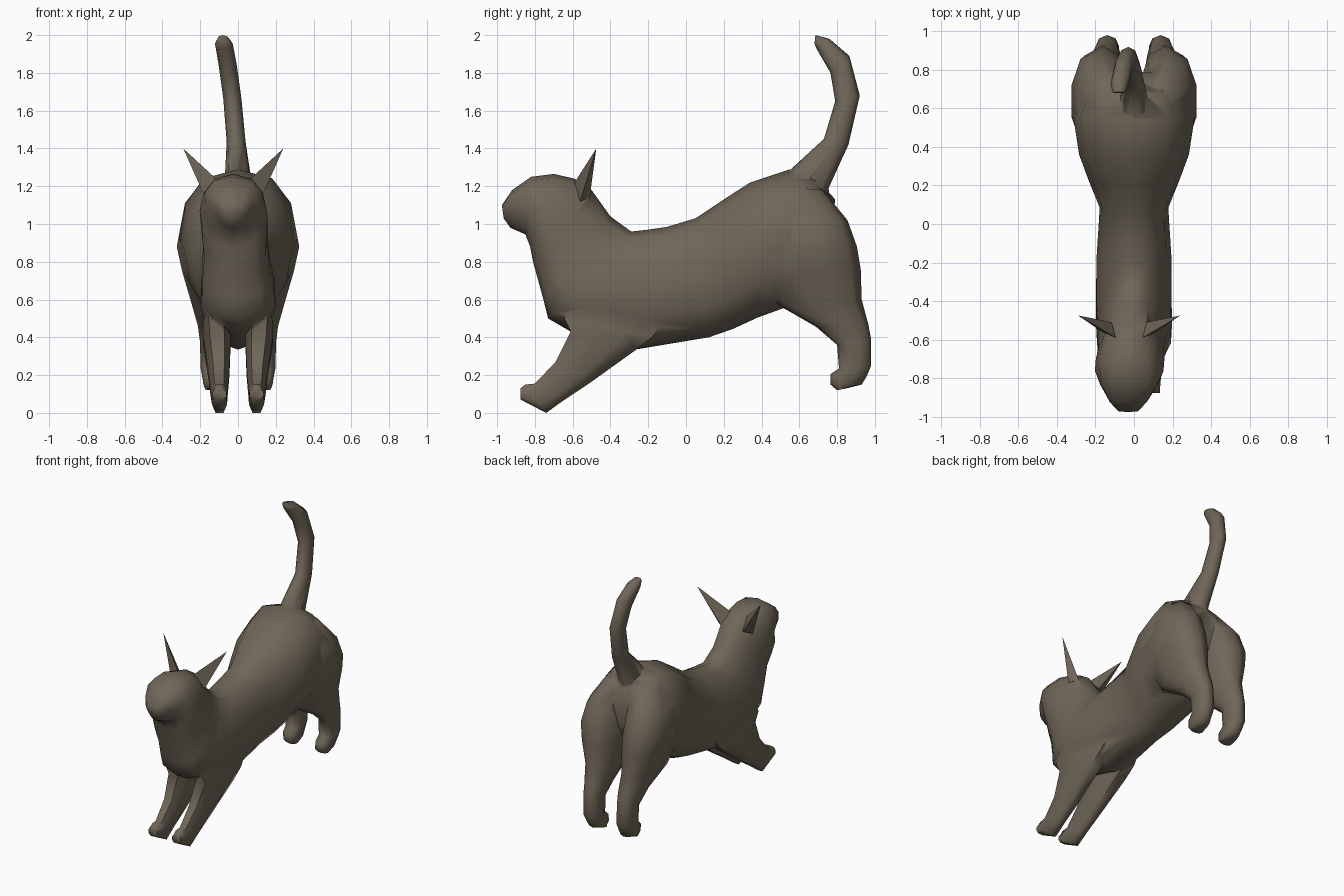
import bpy, bmesh, math

fur = bpy.data.materials.new("grey brown fur")
fur.diffuse_color = (0.16, 0.133, 0.098, 1)


def finish(name, bm):
    bmesh.ops.recalc_face_normals(bm, faces=bm.faces)
    me = bpy.data.meshes.new(name)
    bm.to_mesh(me)
    bm.free()
    me.materials.append(fur)
    ob = bpy.data.objects.new(name, me)
    bpy.context.collection.objects.link(ob)
    return ob


def loft(name, sections, mirror=1, sides=12, fullness=0.8, turn=0.0):
    """Skin oval rings; each spans two side-profile points: (y1, z1, y2, z2, half width, centre x[, taper])."""
    bm = bmesh.new()
    rings = []
    for y1, z1, y2, z2, w, cx, *taper in sections:
        ring = []
        for i in range(sides):
            a = 2 * math.pi * (i + turn) / sides
            c, s = math.cos(a) / math.cos(2 * math.pi * turn / sides), math.sin(a)
            s = math.copysign(abs(s) ** fullness, s)
            if taper:                      # wedge: positive is narrow underneath
                s *= 1 + taper[0] * c
            t = (1 - c) / 2
            ring.append(bm.verts.new((mirror * (cx + w * s), y1 + (y2 - y1) * t, z1 + (z2 - z1) * t)))
        rings.append(ring)
    for a, b in zip(rings, rings[1:]):
        for i in range(sides):
            j = (i + 1) % sides
            bm.faces.new((a[i], a[j], b[j], b[i]))
    bm.faces.new(rings[0])
    bm.faces.new(rings[-1])
    return finish(name, bm)


# Head, neck and torso, nose to rump
body = loft("body", [
    (-0.975, 1.10, -0.965, 1.03, .05, -.03, .3),
    (-0.92, 1.18, -0.93, 0.98, .095, -.03, .3),
    (-0.82, 1.25, -0.85, 0.945, .15, -.025, .2),
    (-0.70, 1.265, -0.825, 0.88, .178, -.025, -.05),
    (-0.59, 1.24, -0.81, 0.80, .178, -.02, -.12),
    (-0.50, 1.18, -0.785, 0.71, .17, -.015, -.15),
    (-0.40, 1.04, -0.755, 0.60, .177, -.01, -.25),
    (-0.29, 0.96, -0.73, 0.50, .187, 0, -.3),
    (-0.20, 0.97, -0.61, 0.43, .195, 0, -.28),
    (-0.10, 0.985, -0.27, 0.335, .195, 0, -.12),
    (0.05, 1.03, 0.12, 0.40, .178, 0),
    (0.20, 1.13, 0.25, 0.445, .235, 0),
    (0.34, 1.22, 0.38, 0.505, .285, 0),
    (0.55, 1.29, 0.56, 0.57, .315, 0),
    (0.68, 1.25, 0.66, 0.70, .26, 0),
    (0.79, 1.13, 0.75, 0.85, .13, 0)])

parts = []

# Raised curved tail
parts.append(loft("tail", [
    (0.44, 1.22, 0.77, 1.05, .10, 0),
    (0.55, 1.285, 0.755, 1.19, .07, 0),
    (0.73, 1.45, 0.86, 1.42, .05, -.01),
    (0.79, 1.65, 0.92, 1.68, .048, -.03),
    (0.765, 1.80, 0.865, 1.89, .048, -.055),
    (0.69, 1.93, 0.76, 1.98, .047, -.075),
    (0.68, 1.955, 0.685, 2.0, .03, -.08)], sides=8))

for side, m in (("right", 1), ("left", -1)):
    # Hind leg with haunch and paw
    parts.append(loft(side + "_hind_leg", [
        (0.50, 1.19, 0.72, 1.185, .09, .11),
        (0.42, 1.04, 0.855, 1.02, .135, .165),
        (0.37, 0.88, 0.905, 0.88, .155, .175),
        (0.40, 0.74, 0.925, 0.76, .135, .165),
        (0.49, 0.57, 0.93, 0.60, .10, .15),
        (0.69, 0.455, 0.965, 0.47, .075, .14),
        (0.80, 0.36, 0.98, 0.39, .063, .14),
        (0.81, 0.235, 0.98, 0.25, .063, .138),
        (0.765, 0.205, 0.955, 0.19, .057, .135),
        (0.765, 0.15, 0.93, 0.15, .053, .132),
        (0.80, 0.12, 0.86, 0.132, .045, .13)], m, 10, 0.75))
    # Stretched front leg with paw
    parts.append(loft(side + "_front_leg", [
        (-0.60, 0.62, -0.10, 0.50, .06, .11),
        (-0.645, 0.50, -0.18, 0.40, .075, .115),
        (-0.61, 0.43, -0.27, 0.33, .077, .112),
        (-0.69, 0.27, -0.50, 0.165, .06, .102),
        (-0.80, 0.155, -0.65, 0.065, .048, .1),
        (-0.85, 0.15, -0.74, 0.0, .042, .098),
        (-0.877, 0.13, -0.875, 0.07, .038, .098)], m, 8, 0.7, 0.5))
    # Pointed ear
    bm = bmesh.new()
    tip, a, b, c = [bm.verts.new((m * x - .025, y, z)) for x, y, z in (
        (.265, -.475, 1.40), (.07, -.59, 1.22), (.14, -.56, 1.12), (.09, -.51, 1.14))]
    for f in ((tip, a, b), (tip, b, c), (tip, c, a), (a, c, b)):
        bm.faces.new(f)
    parts.append(finish(side + "_ear", bm))

# Weld every part into one clean skin
bpy.context.view_layer.objects.active = body
for p in parts:
    mod = body.modifiers.new("weld", 'BOOLEAN')
    mod.operation, mod.solver, mod.object = 'UNION', 'EXACT', p
    bpy.ops.object.modifier_apply(modifier=mod.name)
    bpy.data.objects.remove(p)
body.name = "cat_body"
body.select_set(True)
bpy.ops.object.shade_smooth_by_angle(angle=math.radians(65))
